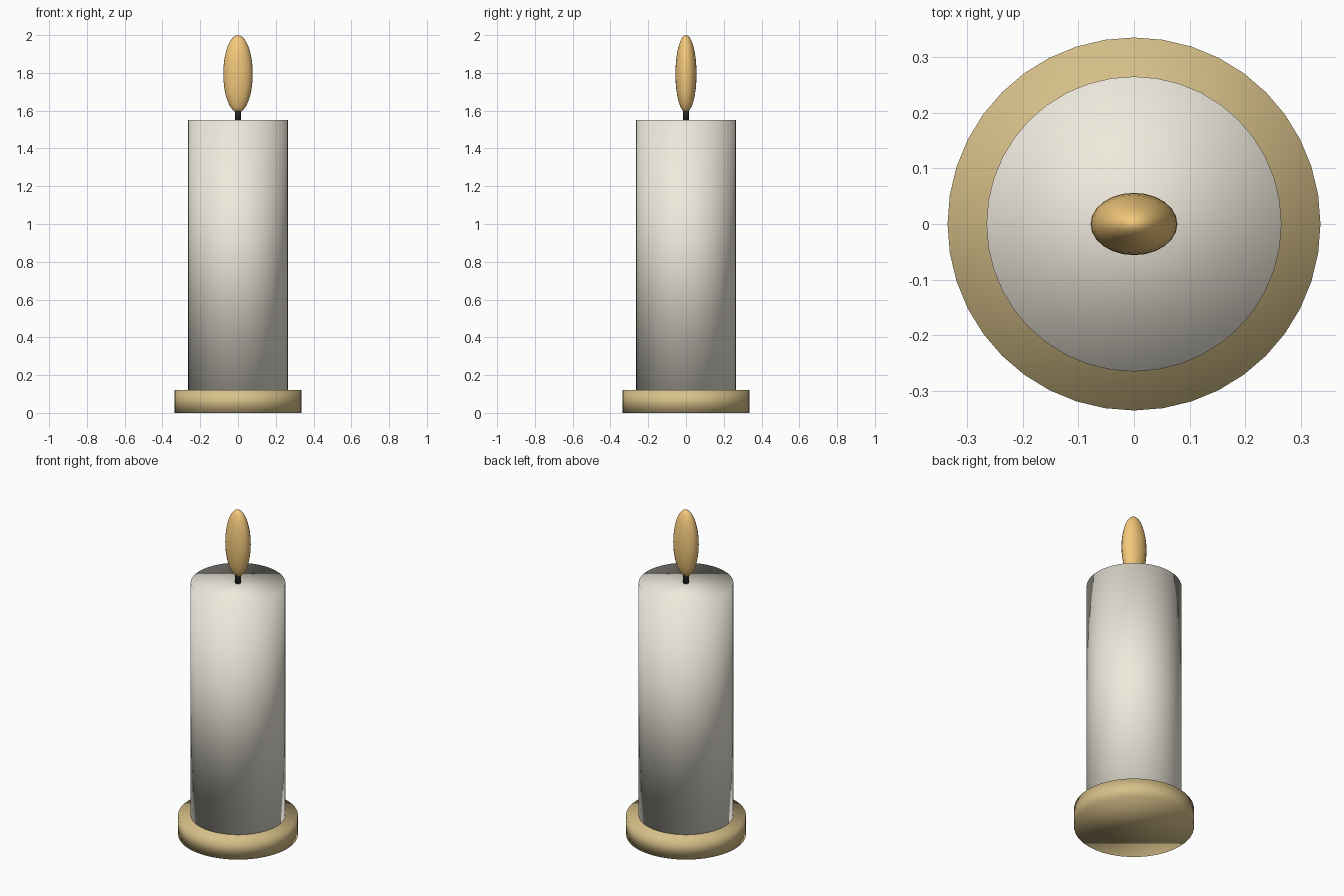
import bpy

if "Cube" in bpy.data.objects:
    bpy.data.objects.remove(bpy.data.objects["Cube"])


def material(name, color):
    m = bpy.data.materials.new(name)
    m.diffuse_color = (*color, 1)
    m.use_nodes = True
    m.node_tree.nodes["Principled BSDF"].inputs["Base Color"].default_value = m.diffuse_color
    return m


def finish(name, mat):
    ob = bpy.context.object
    ob.name = name
    ob.data.materials.append(mat)
    bpy.ops.object.shade_smooth()
    return ob


def cylinder(name, radius, z0, z1, sides, mat):
    bpy.ops.mesh.primitive_cylinder_add(vertices=sides, radius=radius, depth=z1 - z0,
                                        location=(0, 0, (z0 + z1) / 2))
    return finish(name, mat)


brass = material("brass", (0.68, 0.53, 0.25))
wax = material("wax", (0.86, 0.82, 0.72))
black = material("charred", (0.03, 0.03, 0.03))
fire = material("fire", (0.9, 0.58, 0.2))

# Holder dish, wax pillar and wick
cylinder("base_dish", 0.335, 0.0, 0.12, 40, brass)
cylinder("wax_pillar", 0.265, 0.12, 1.55, 40, wax)
cylinder("wick", 0.016, 1.55, 1.65, 12, black)

# Flattened egg-like flame
bpy.ops.mesh.primitive_uv_sphere_add(segments=24, ring_count=16, radius=1,
                                     location=(0, 0, 1.795))
flame = finish("flame", fire)
flame.scale = (0.078, 0.056, 0.205)
